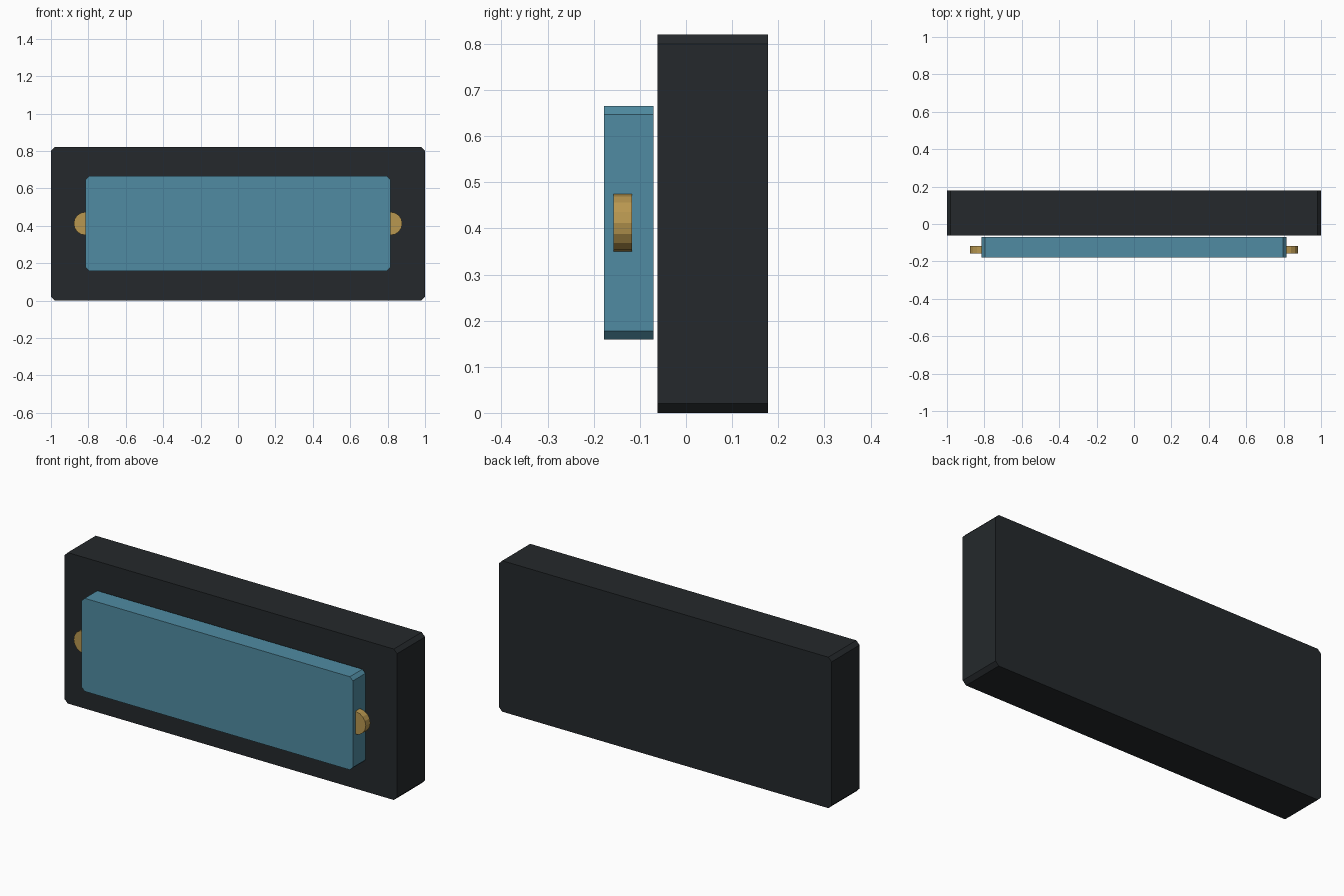
import bpy, bmesh, math

if "Cube" in bpy.data.objects:
    bpy.data.objects.remove(bpy.data.objects["Cube"])


def material(name, color):
    m = bpy.data.materials.new(name)
    m.diffuse_color = (*color, 1)
    m.use_nodes = True
    m.node_tree.nodes["Principled BSDF"].inputs["Base Color"].default_value = m.diffuse_color
    return m


def extruded(name, profile, y0, y1, mat):
    """Extrude an (x, z) outline from y0 to y1."""
    bm = bmesh.new()
    face = bm.faces.new([bm.verts.new((x, y0, z)) for x, z in profile])
    out = bmesh.ops.extrude_face_region(bm, geom=[face])
    verts = [v for v in out["geom"] if isinstance(v, bmesh.types.BMVert)]
    bmesh.ops.translate(bm, vec=(0, y1 - y0, 0), verts=verts)
    bmesh.ops.recalc_face_normals(bm, faces=bm.faces)
    mesh = bpy.data.meshes.new(name)
    bm.to_mesh(mesh)
    bm.free()
    mesh.materials.append(mat)
    obj = bpy.data.objects.new(name, mesh)
    bpy.context.collection.objects.link(obj)
    return obj


def chamfered(w, z0, z1, c):
    """Rectangle of half width w with cut corners."""
    return [(-w + c, z0), (w - c, z0), (w, z0 + c), (w, z1 - c),
            (w - c, z1), (-w + c, z1), (-w, z1 - c), (-w, z0 + c)]


def circle(cx, cz, r, n):
    return [(cx + r * math.cos(math.tau * i / n), cz + r * math.sin(math.tau * i / n))
            for i in range(n)]


dark = material("dark_casing", (0.018, 0.022, 0.025))
blue = material("blue_panel", (0.08, 0.26, 0.36))
brass = material("brass", (0.48, 0.31, 0.08))

# Casing and raised front panel
extruded("casing", chamfered(1.0, 0.0, 0.82, 0.02), -0.062, 0.178, dark)
extruded("front_panel", chamfered(0.815, 0.159, 0.665, 0.018), -0.178, -0.07, blue)

# Round knobs half sunk into the panel ends
for side, sx in (("left", -1), ("right", 1)):
    extruded(f"{side}_knob", circle(sx * 0.816, 0.412, 0.062, 16), -0.157, -0.117, brass)
